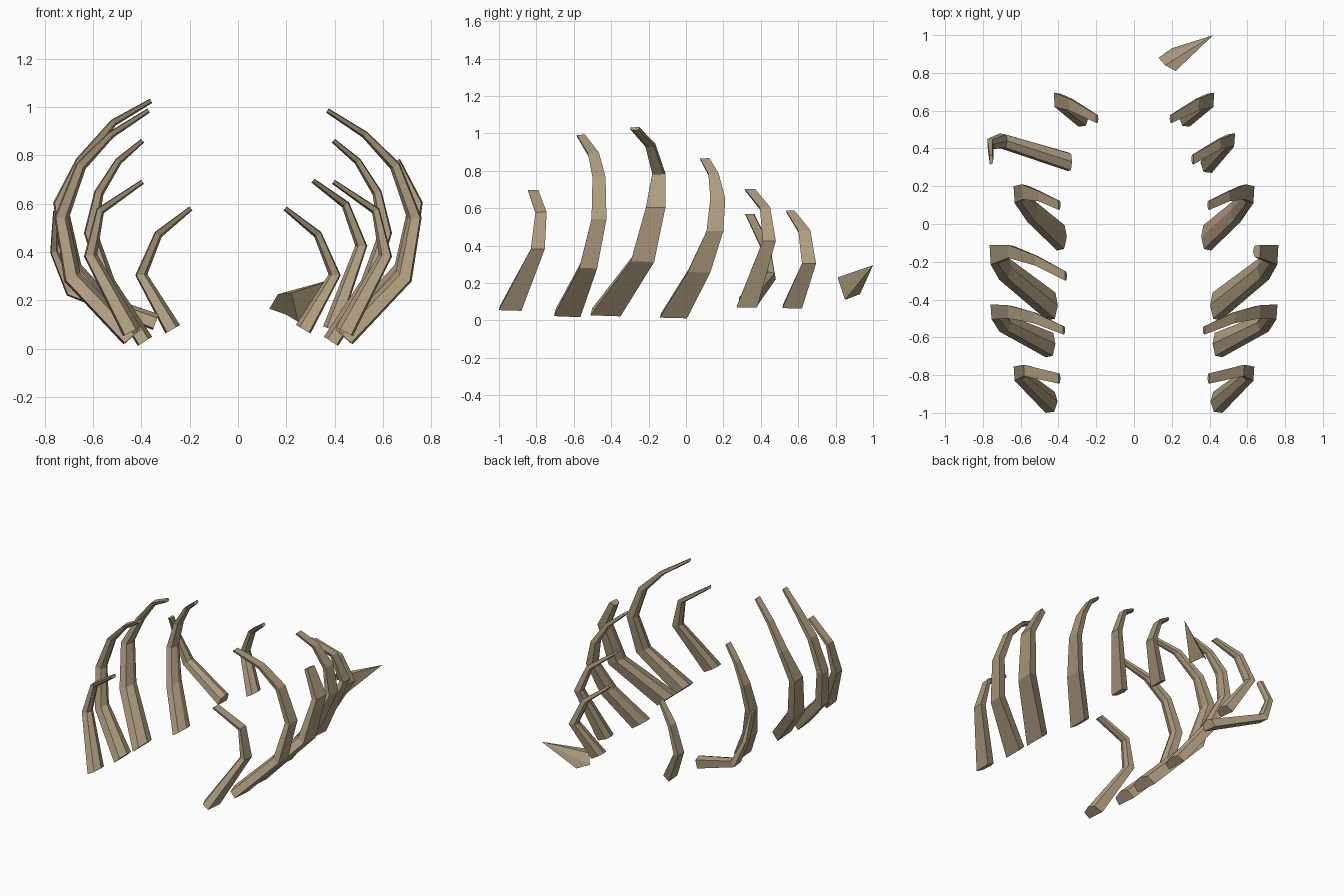
import bpy, bmesh
from mathutils import Vector

bone = bpy.data.materials.new("old bone")
bone.diffuse_color = (0.42, 0.33, 0.21, 1)

# five-sided section: (across the width, through the thickness, + is outward)
SECTION = [(-0.5, 0.4), (0.5, 0.5), (0.42, -0.3), (0.0, -0.5), (-0.45, -0.25)]


def finish(name, bm):
    bmesh.ops.recalc_face_normals(bm, faces=bm.faces)
    mesh = bpy.data.meshes.new(name)
    bm.to_mesh(mesh)
    bm.free()
    mesh.materials.append(bone)
    bpy.context.collection.objects.link(bpy.data.objects.new(name, mesh))


def rib(name, stations, side):
    """Loft the section along stations of (x, front y, back y, z, thickness)."""
    bm = bmesh.new()
    path = [Vector((s[0], 0, s[3])) for s in stations]
    rings = []
    for i, (x, y0, y1, z, t) in enumerate(stations):
        d = Vector()
        if i > 0:
            d += (path[i] - path[i - 1]).normalized()
        if i < len(path) - 1:
            d += (path[i + 1] - path[i]).normalized()
        d.normalize()
        out = Vector((d.z, 0, -d.x))
        ring = []
        for u, n in SECTION:
            p = path[i] + out * n * t
            ring.append(bm.verts.new((side * p.x, (y0 + y1) / 2 + u * (y1 - y0), p.z)))
        rings.append(ring)
    for a, b in zip(rings, rings[1:]):
        for k in range(5):
            m = (k + 1) % 5
            bm.faces.new((a[k], a[m], b[m], b[k]))
    bm.faces.new(rings[0])
    bm.faces.new(rings[-1])
    finish(name, bm)


RIBS = {
    "first": [(0.44, -1.0, -0.88, 0.07, 0.08), (0.61, -0.83, -0.755, 0.385, 0.055),
              (0.57, -0.805, -0.745, 0.57, 0.035), (0.395, -0.845, -0.79, 0.69, 0.02)],
    "second": [(0.445, -0.705, -0.565, 0.045, 0.08), (0.685, -0.57, -0.475, 0.295, 0.075),
               (0.73, -0.505, -0.425, 0.54, 0.06), (0.65, -0.50, -0.43, 0.755, 0.045),
               (0.525, -0.525, -0.465, 0.885, 0.03), (0.37, -0.585, -0.54, 0.985, 0.02)],
    "third": [(0.435, -0.51, -0.35, 0.05, 0.085), (0.685, -0.295, -0.17, 0.33, 0.08),
              (0.735, -0.215, -0.11, 0.6, 0.06), (0.65, -0.18, -0.11, 0.775, 0.045),
              (0.515, -0.22, -0.165, 0.935, 0.03), (0.36, -0.30, -0.25, 1.025, 0.02)],
    "fourth": [(0.385, -0.14, 0.005, 0.03, 0.07), (0.54, 0.01, 0.13, 0.27, 0.065),
               (0.61, 0.11, 0.20, 0.48, 0.055), (0.575, 0.13, 0.21, 0.645, 0.04),
               (0.495, 0.12, 0.175, 0.775, 0.03), (0.395, 0.075, 0.125, 0.86, 0.02)],
    "fifth": [(0.385, 0.27, 0.38, 0.08, 0.07), (0.51, 0.41, 0.48, 0.425, 0.05),
              (0.445, 0.395, 0.45, 0.595, 0.035), (0.31, 0.315, 0.37, 0.695, 0.02)],
    "sixth": [(0.27, 0.515, 0.62, 0.08, 0.07), (0.40, 0.62, 0.695, 0.305, 0.05),
              (0.33, 0.60, 0.665, 0.472, 0.035), (0.195, 0.535, 0.58, 0.58, 0.02)],
}
# fifth rib on the left has slumped outward
SLUMPED = [(0.34, 0.28, 0.38, 0.11, 0.07), (0.69, 0.40, 0.48, 0.24, 0.055),
           (0.76, 0.395, 0.45, 0.40, 0.035), (0.755, 0.315, 0.365, 0.57, 0.02)]

for order, stations in RIBS.items():
    # third rib on the right is snapped off part way up
    rib(order + "_rib_right", stations[:4] if order == "third" else stations, 1)
    rib(order + "_rib_left", SLUMPED if order == "fifth" else stations, -1)

# pointed stump of the last rib
bm = bmesh.new()
base = [bm.verts.new(p) for p in ((0.13, 0.88, 0.165), (0.165, 0.84, 0.225),
                                  (0.22, 0.81, 0.23), (0.25, 0.85, 0.11), (0.2, 0.93, 0.14))]
tip = bm.verts.new((0.42, 1.0, 0.295))
bm.faces.new(base)
for k in range(5):
    bm.faces.new((base[k], base[(k + 1) % 5], tip))
finish("rib_stump", bm)
